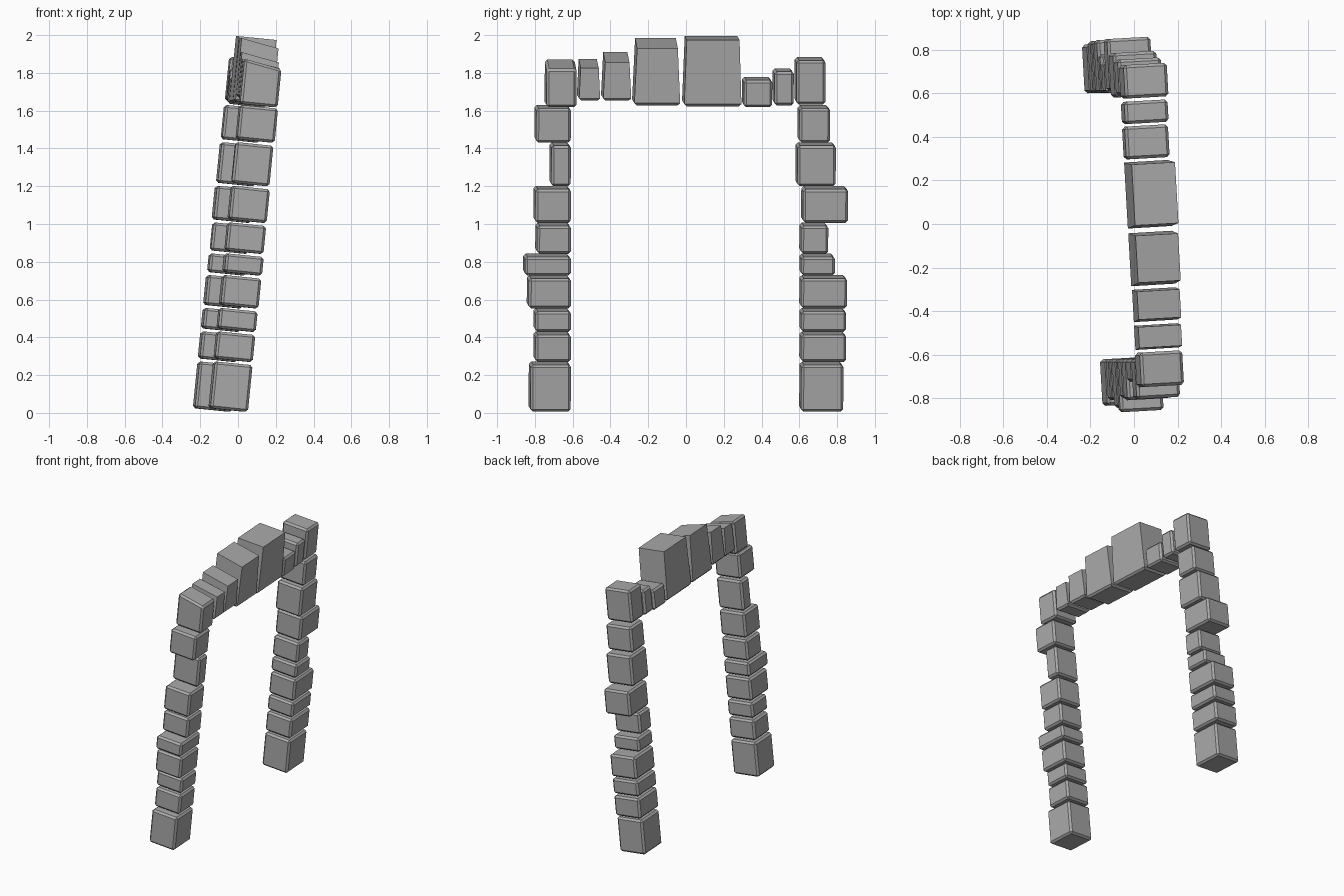
import bpy, bmesh, math
from mathutils import Matrix

cube = bpy.data.objects.get("Cube")
if cube:
    bpy.data.objects.remove(cube, do_unlink=True)

# Single stone colour
stone = bpy.data.materials.new("stone grey")
stone.use_nodes = True
GREY = (0.40, 0.40, 0.40, 1)
stone.diffuse_color = GREY
stone.node_tree.nodes["Principled BSDF"].inputs["Base Color"].default_value = GREY

# The whole doorway leans toward +x and is turned slightly
LEAN, TURN, DEPTH = 0.1, 0.057, 0.2
FRAME = (Matrix.Translation((-0.095, 0, 0)) @ Matrix.Rotation(TURN, 4, 'Z')
         @ Matrix.Rotation(LEAN, 4, 'Y'))


def block(name, y0, y1, z0, z1, drop=0.0, taper=0.0):
    """Chamfered stone; drop lowers the front top edge, taper narrows the top."""
    skew = DEPTH / 2 * TURN
    tilt = DEPTH / 2 * LEAN
    shift = LEAN * TURN * (z0 + z1) / 2
    y0, y1 = y0 + skew - shift, y1 - skew - shift
    z0, z1 = z0 + tilt, z1 - tilt + 0.004
    bm = bmesh.new()
    bmesh.ops.create_cube(bm, size=1)
    top = [v for v in bm.verts if v.co.z > 0]
    for v in bm.verts:
        x, side, up = v.co.x, v.co.y, v in top
        v.co.x = x * DEPTH
        v.co.y = (y1 if side > 0 else y0)
        v.co.z = z1 if up else z0
        if up:
            v.co.y -= math.copysign(taper, side)
            if x > 0:
                v.co.z -= drop
    # Tapered stones keep crisp edges around the top
    edges = [e for e in bm.edges
             if not taper or not any(v in top for v in e.verts)]
    bmesh.ops.bevel(bm, geom=edges, offset=0.013, segments=1,
                    affect='EDGES', profile=0.5)
    bmesh.ops.recalc_face_normals(bm, faces=bm.faces)
    mesh = bpy.data.meshes.new(name)
    bm.to_mesh(mesh)
    bm.free()
    mesh.materials.append(stone)
    obj = bpy.data.objects.new(name, mesh)
    obj.matrix_world = FRAME
    bpy.context.collection.objects.link(obj)


# Pillars: shared course heights, with inner and outer reach of each stone
courses = [0.005, 0.27, 0.43, 0.555, 0.73, 0.845, 1.01, 1.205, 1.437, 1.635]
front = [(.61, .835), (.61, .81), (.61, .81), (.61, .845), (.61, .865),
         (.61, .80), (.61, .81), (.61, .725), (.61, .805)]
back = [(.60, .835), (.60, .85), (.60, .85), (.60, .855), (.60, .79),
        (.60, .755), (.61, .86), (.58, .795), (.59, .765)]
for i, (z0, z1) in enumerate(zip(courses, courses[1:])):
    block(f"front_pillar_stone_{i + 1}", -front[i][1], -front[i][0], z0, z1)
    block(f"back_pillar_stone_{i + 1}", back[i][0], back[i][1], z0, z1)

# Corner stones
block("front_corner_stone", -.75, -.58, 1.625, 1.88, drop=.035)
block("back_corner_stone", .575, .74, 1.64, 1.89)

# Lintel stones, front to back
lintel = [(-.578, -.455, 1.66, 1.88, .03, .008),
          (-.45, -.29, 1.66, 1.915, .035, .01),
          (-.285, -.03, 1.635, 1.99, .035, .014),
          (-.02, .295, 1.63, 2.0, 0, .012),
          (.296, .458, 1.625, 1.785, 0, 0),
          (.458, .572, 1.635, 1.83, 0, 0)]
for i, spec in enumerate(lintel):
    block(f"lintel_stone_{i + 1}", *spec)
